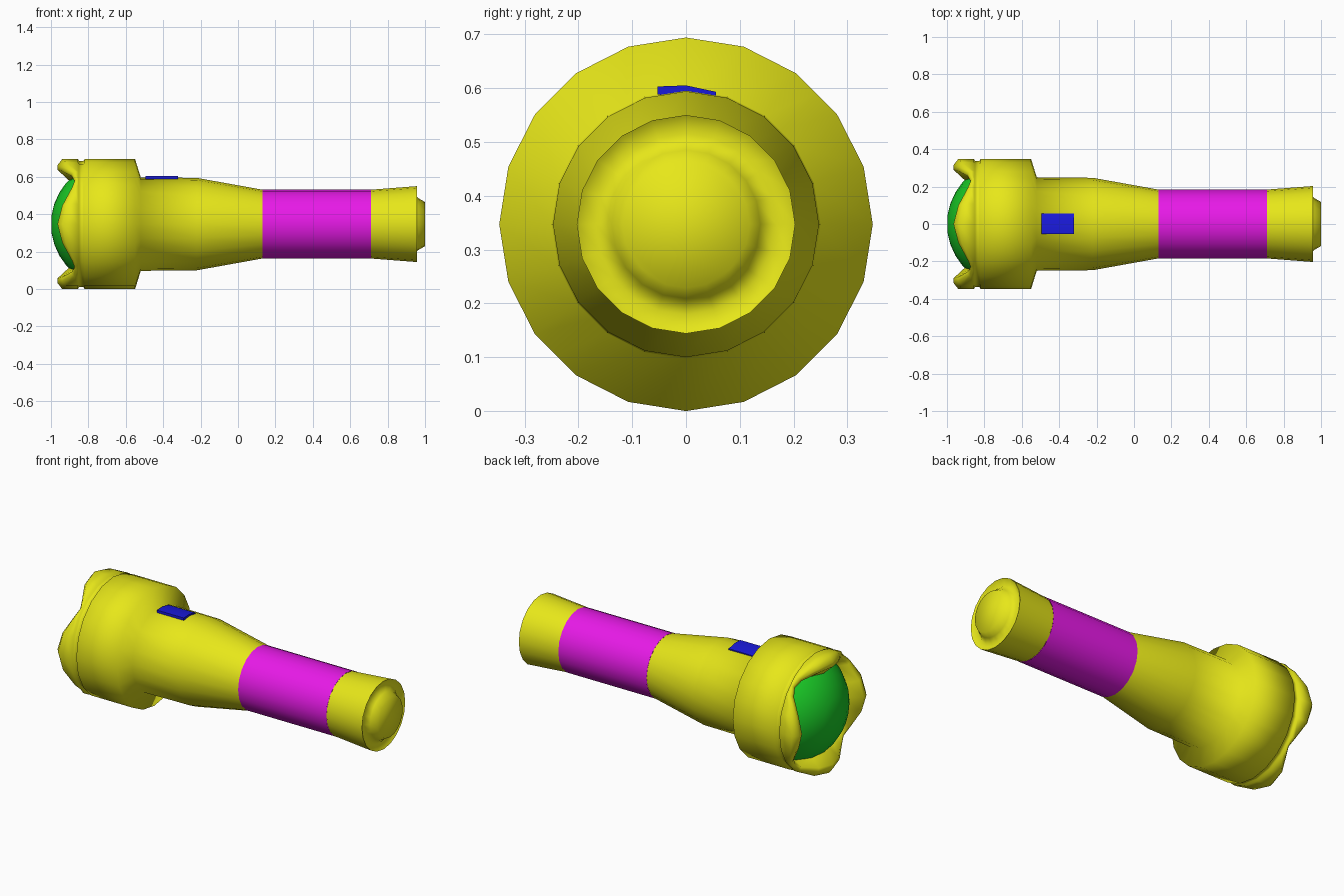
import bpy, bmesh, math

if "Cube" in bpy.data.objects:
    bpy.data.objects.remove(bpy.data.objects["Cube"])

CZ = 0.347  # height of the long axis

# 20-sided ring, plus a point on each diagonal flat for the crown notches
DIAGONALS = (45, 135, 225, 315)
ANGLES = sorted(list(range(0, 360, 18)) + list(DIAGONALS))


def material(name, rgb):
    m = bpy.data.materials.new(name)
    m.diffuse_color = (*rgb, 1)
    m.use_nodes = True
    m.node_tree.nodes["Principled BSDF"].inputs["Base Color"].default_value = m.diffuse_color
    return m


YELLOW = material("yellow", (0.8, 0.8, 0.01))
MAGENTA = material("magenta", (0.8, 0.01, 0.8))
GREEN = material("green", (0.01, 0.6, 0.02))
BLUE = material("blue", (0.01, 0.01, 0.7))


def finish(name, bm, mat, angle):
    bmesh.ops.recalc_face_normals(bm, faces=bm.faces)
    me = bpy.data.meshes.new(name)
    bm.to_mesh(me)
    bm.free()
    me.materials.append(mat)
    ob = bpy.data.objects.new(name, me)
    bpy.context.collection.objects.link(ob)
    bpy.ops.object.select_all(action='DESELECT')
    ob.select_set(True)
    bpy.context.view_layer.objects.active = ob
    bpy.ops.object.shade_smooth_by_angle(angle=math.radians(angle))
    return ob


def revolve(name, profile, mat, angle=80, cap=False):
    """Turn an (x, radius) profile about the long axis; profile is given the lobe weight."""
    bm = bmesh.new()
    cols = []
    for a in ANGLES:
        t = math.radians(a)
        lobe = abs(math.cos(2 * t)) ** 1.5
        k = math.cos(math.radians(9)) if a in DIAGONALS else 1
        cols.append([bm.verts.new((x, k * r * math.sin(t), CZ + k * r * math.cos(t)))
                     for x, r in profile(lobe)])
    for i, c in enumerate(cols):
        d = cols[(i + 1) % len(cols)]
        for j in range(len(c) - 1):
            bm.faces.new((c[j], c[j + 1], d[j + 1], d[j]))
    if cap:
        bm.faces.new([c[0] for c in cols])
    return finish(name, bm, mat, angle)


# Tail cap with recessed push button
revolve("tail_cap", lambda w: [(1.0, 0.118), (0.965, 0.138), (0.935, 0.168),
                               (0.957, 0.203), (0.71, 0.184)], YELLOW, cap=True)

# Grip sleeve
revolve("grip", lambda w: [(0.71, 0.185), (0.13, 0.185)], MAGENTA)


# Tapered barrel, flared head, groove and four-lobed crown
def head_profile(w):
    return [(0.13, 0.184), (-0.22, 0.247), (-0.52, 0.25), (-0.55, 0.347),
            (-0.82, 0.347), (-0.826, 0.337), (-0.85, 0.337), (-0.855, 0.347),
            (-0.862 - 0.078 * w, 0.347),
            (-0.872 - 0.093 * w, 0.335 - 0.02 * w),
            (-0.872 - 0.093 * w, 0.32 - 0.03 * w),
            (-0.82 - 0.08 * w, 0.30 - 0.07 * w)]


revolve("body_and_head", head_profile, YELLOW)

# Domed lens
revolve("lens", lambda w: [(-0.66 - math.sqrt(0.34 ** 2 - r * r), r)
                           for r in (0.05, 0.11, 0.17, 0.22, 0.265, 0.3)], GREEN, cap=True)

# Slide switch on top of the barrel
bm = bmesh.new()
section = [(-0.053, 0.588), (-0.053, 0.603), (0, 0.605), (0.056, 0.593), (0.056, 0.58)]
face = bm.faces.new([bm.verts.new((-0.495, y, z)) for y, z in section])
ext = bmesh.ops.extrude_face_region(bm, geom=[face], use_keep_orig=True)
bmesh.ops.translate(bm, vec=(0.175, 0, 0),
                    verts=[g for g in ext["geom"] if isinstance(g, bmesh.types.BMVert)])
finish("switch", bm, BLUE, 30)
